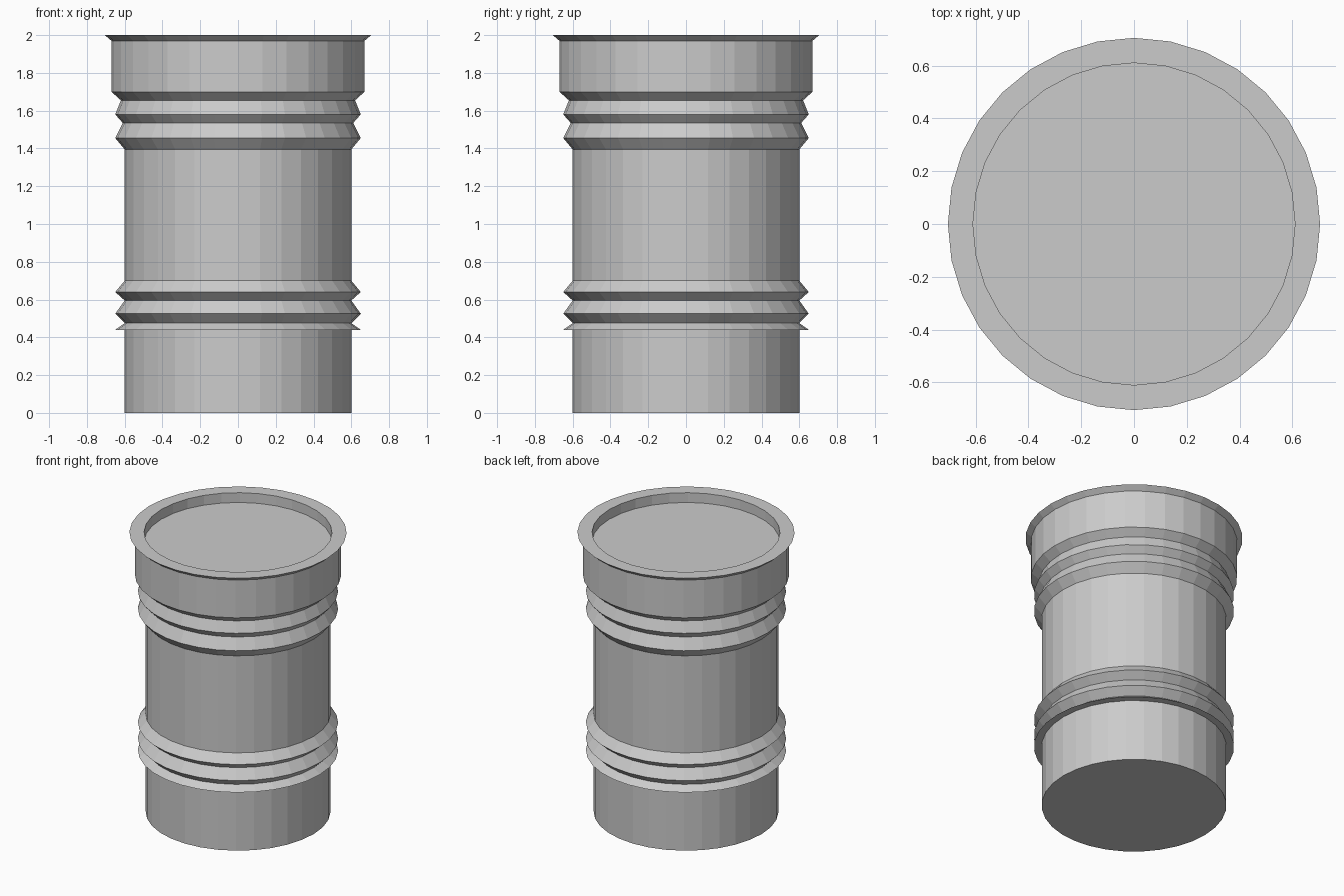
import bpy, bmesh
from math import tau

if "Cube" in bpy.data.objects:
    bpy.data.objects.remove(bpy.data.objects["Cube"])

SIDES = 32

# Barrel outline (radius, height), from base centre up and into the lid recess
profile = [
    (0, 0), (0.60, 0), (0.60, 0.44),                      # base wall
    (0.65, 0.44), (0.60, 0.475), (0.65, 0.525),           # lower ribs
    (0.60, 0.595), (0.65, 0.64), (0.60, 0.70),
    (0.60, 1.395), (0.65, 1.455), (0.61, 1.535),          # upper ribs
    (0.65, 1.58), (0.62, 1.655), (0.67, 1.70),
    (0.67, 1.97), (0.705, 2.0),                           # collar and rim
    (0.61, 2.0), (0.61, 1.93), (0, 1.93),                 # recessed lid
]


def lathe(name, points):
    bm = bmesh.new()
    verts = [bm.verts.new((r, 0, z)) for r, z in points]
    edges = [bm.edges.new(pair) for pair in zip(verts, verts[1:])]
    bmesh.ops.spin(bm, geom=verts + edges, cent=(0, 0, 0), axis=(0, 0, 1),
                   angle=tau, steps=SIDES, use_duplicate=False)
    bmesh.ops.remove_doubles(bm, verts=bm.verts[:], dist=1e-4)
    # merge the base and lid fans into single flat faces
    centres = [v for v in bm.verts if v.co.xy.length < 1e-3]
    bmesh.ops.dissolve_verts(bm, verts=centres)
    bmesh.ops.recalc_face_normals(bm, faces=bm.faces[:])
    mesh = bpy.data.meshes.new(name)
    bm.to_mesh(mesh)
    bm.free()
    obj = bpy.data.objects.new(name, mesh)
    bpy.context.collection.objects.link(obj)
    return obj


lathe("ribbed_barrel", profile)
